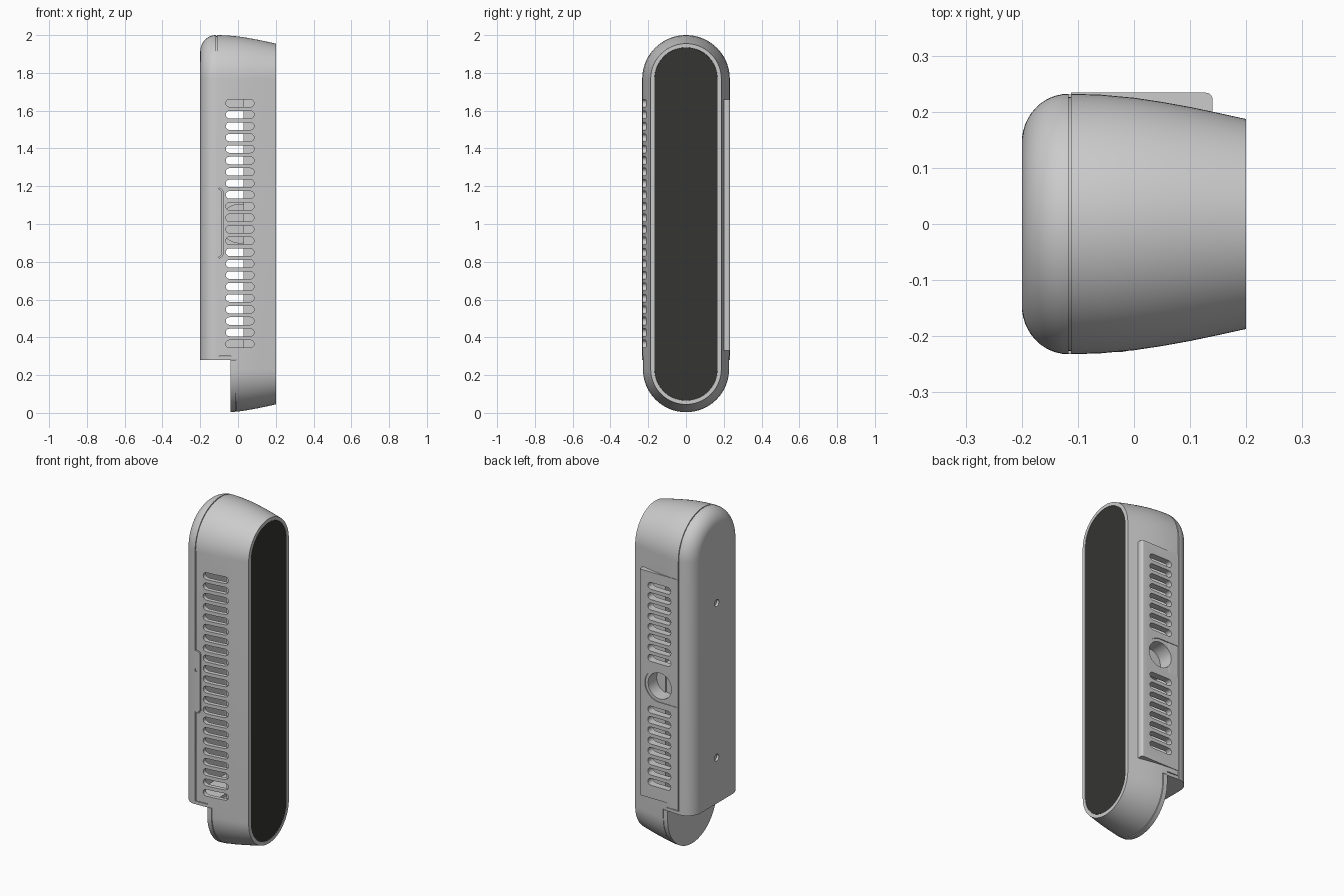
import bpy, bmesh
from math import sin, cos, pi, radians

if "Cube" in bpy.data.objects:
    bpy.data.objects.remove(bpy.data.objects["Cube"])

ZLO, ZHI = 0.232, 1.768   # centres of the end arcs
SEG = 36


def finish(name, bm):
    bmesh.ops.recalc_face_normals(bm, faces=bm.faces)
    me = bpy.data.meshes.new(name)
    bm.to_mesh(me)
    bm.free()
    ob = bpy.data.objects.new(name, me)
    bpy.context.collection.objects.link(ob)
    return ob


def ring(r):
    top = [(r * cos(pi * i / SEG), ZHI + r * sin(pi * i / SEG)) for i in range(SEG + 1)]
    bot = [(-r * cos(pi * i / SEG), ZLO - r * sin(pi * i / SEG)) for i in range(SEG + 1)]
    return top + bot


def loft(name, profile, closed=False):
    """Sweep (x, radius) points round the stadium outline."""
    bm = bmesh.new()
    rows = [[bm.verts.new((x, y, z)) for y, z in ring(r)] for x, r in profile]
    pairs = list(zip(rows, rows[1:]))
    if closed:
        pairs.append((rows[-1], rows[0]))
    else:
        bm.faces.new(rows[0])
        bm.faces.new(rows[-1])
    n = len(rows[0])
    for a, b in pairs:
        for i in range(n):
            j = (i + 1) % n
            bm.faces.new((a[i], a[j], b[j], b[i]))
    return finish(name, bm)


def prism(name, polys, axis, lo, hi):
    """Extrude 2D outlines along an axis."""
    place = {'x': lambda u, v, w: (w, u, v),
             'y': lambda u, v, w: (u, w, v),
             'z': lambda u, v, w: (u, v, w)}[axis]
    bm = bmesh.new()
    for pts in polys:
        a = [bm.verts.new(place(u, v, lo)) for u, v in pts]
        b = [bm.verts.new(place(u, v, hi)) for u, v in pts]
        bm.faces.new(a)
        bm.faces.new(b)
        for i in range(len(pts)):
            j = (i + 1) % len(pts)
            bm.faces.new((a[i], a[j], b[j], b[i]))
    return finish(name, bm)


def arc(cx, cy, r, a0, a1, n=10):
    return [(cx + r * cos(radians(a0 + (a1 - a0) * i / n)),
             cy + r * sin(radians(a0 + (a1 - a0) * i / n))) for i in range(n + 1)]


def circle(cx, cy, r, n=40):
    return arc(cx, cy, r, 0, 360 - 360 / n, n - 1)


def rect(x0, x1, y0, y1):
    return [(x0, y0), (x1, y0), (x1, y1), (x0, y1)]


cutters = []


def cut(ob, *tools):
    for t in tools:
        t.hide_render = True
        if t not in cutters:
            cutters.append(t)
        m = ob.modifiers.new("cut", 'BOOLEAN')
        m.operation, m.solver, m.object = 'DIFFERENCE', 'EXACT', t
        bpy.context.view_layer.objects.active = ob
        bpy.ops.object.modifier_apply(modifier=m.name)


def slot(z):
    return arc(-0.045, z, 0.02, 90, 270) + arc(0.065, z, 0.02, -90, 90)


def tab_outline(g):
    x, z0, z1 = -0.084 + g, 0.825 - g, 1.185 + g
    return ([(-0.125, z0)] + arc(x - 0.025, z0 + 0.025, 0.025, -90, 0, 6)
            + arc(x - 0.025, z1 - 0.025, 0.025, 0, 90, 6) + [(-0.125, z1)])


# main housing: hollow tapered sleeve
outer = [(-0.112, 0.232), (-0.06, 0.2305), (0.0, 0.225), (0.05, 0.2175),
         (0.1, 0.2085), (0.15, 0.198), (0.2, 0.187)]
inner = [(0.2, 0.167), (0.18, 0.165)] + [(x, r - 0.025) for x, r in outer[-2::-1]]
body = loft("main_housing", outer + inner, closed=True)

# cutters shared by the housing and the side plate
slot_z = [0.365 + 0.0607 * i for i in range(22)]
front_slots = prism("front_slot_cutter", [slot(z) for z in slot_z], 'y', -0.27, -0.12)
back_slots = prism("back_slot_cutter", [slot(slot_z[i]) for i in range(22)
                                        if 1 <= i <= 8 or 13 <= i <= 20], 'y', 0.12, 0.27)
HX, HZ = 0.01, 1.002
mount_hole = prism("mount_hole_cutter", [circle(HX, HZ, 0.076)], 'y', 0.14, 0.27)

cut(body,
    prism("lower_notch", [rect(-0.3, -0.010, -0.1, 0.283)], 'y', -0.4, 0.4),
    prism("upper_notch", [rect(-0.3, -0.037, -0.1, 0.302)], 'y', -0.4, 0.4),
    prism("tab_pocket", [tab_outline(0.005)], 'y', -0.26, -0.216),
    front_slots, back_slots, mount_hole)

# raised side plate with slots and mount hole
plate_xy = [(-0.112, 0.197), (-0.112, 0.234)] + arc(0.128, 0.222, 0.012, 90, 0, 6) + [(0.14, 0.19)]
plate = prism("side_plate", [plate_xy], 'z', 0.33, 1.66)
recess = prism("mount_recess", [arc(HX, HZ, 0.094, -90, 90, 24)
                                + [(-0.13, HZ + 0.094), (-0.13, HZ - 0.094)]], 'y', 0.229, 0.27)
cut(plate, back_slots, recess, mount_hole)

# mount socket behind the hole
socket = prism("mount_socket", [circle(HX, HZ, 0.105)], 'y', 0.10, 0.226)
cut(socket, mount_hole)

# rounded rear shell
curve = [(-0.117 - 0.083 * cos(pi / 2 * i / 12), 0.145 + 0.087 * sin(pi / 2 * i / 12))
         for i in range(13)]
shell = loft("rear_shell", curve + [(-0.117, 0.207), (-0.15, 0.19), (-0.18, 0.14)])
cut(shell,
    prism("shell_base_cut", [rect(-0.4, 0.4, -0.1, 0.28)], 'x', -0.3, 0),
    prism("screw_cutter", [circle(0, z, 0.02, 24) for z in (0.55, 1.46)], 'x', -0.25, -0.186))

# flat floor closing the rear shell
half = [(x + 0.001, r - 0.001) for x, r in curve] + [(-0.037, 0.2275)]
floor = prism("shell_floor", [half + [(x, -y) for x, y in reversed(half)]], 'z', 0.28, 0.298)
cut(floor, prism("floor_hole", [circle(-0.12, 0, 0.015, 20)], 'z', 0.2, 0.29))

# inner lip that backs the seam groove
lip = loft("seam_lip", [(-0.135, 0.2), (-0.135, 0.215), (-0.125, 0.226),
                        (-0.1, 0.226), (-0.1, 0.2)], closed=True)
cut(lip, prism("lip_cut", [rect(-0.4, 0.4, -0.1, 0.29)], 'x', -0.3, 0))

# locking tab on the slotted side
tab = prism("lock_tab", [tab_outline(0)], 'y', -0.2315, -0.213)
cut(tab, prism("tab_hole", [circle(-0.113, 1.07, 0.009, 16)], 'y', -0.25, -0.22))

# lower rear cover below the shell
chin = loft("lower_cover", [(-0.04, 0.2285), (-0.014, 0.2275), (-0.014, 0.221), (0.012, 0.218)])
cut(chin, prism("cover_cut", [rect(-0.4, 0.4, 0.281, 2.2)], 'x', -0.2, 0.2))

# internal core seen through the slots
core = loft("inner_core", [(0.03, 0.15), (0.183, 0.15)])

# dark front panel
panel = loft("front_panel", [(0.181, 0.166), (0.199, 0.166)])
mat = bpy.data.materials.new("dark_panel")
mat.diffuse_color = (0.035, 0.035, 0.032, 1)
mat.use_nodes = True
mat.node_tree.nodes["Principled BSDF"].inputs["Base Color"].default_value = mat.diffuse_color
panel.data.materials.append(mat)

for c in cutters:
    bpy.data.objects.remove(c)

bpy.ops.object.select_all(action='DESELECT')
for ob in bpy.context.scene.objects:
    ob.select_set(True)
bpy.context.view_layer.objects.active = body
bpy.ops.object.shade_smooth_by_angle(angle=radians(30))
